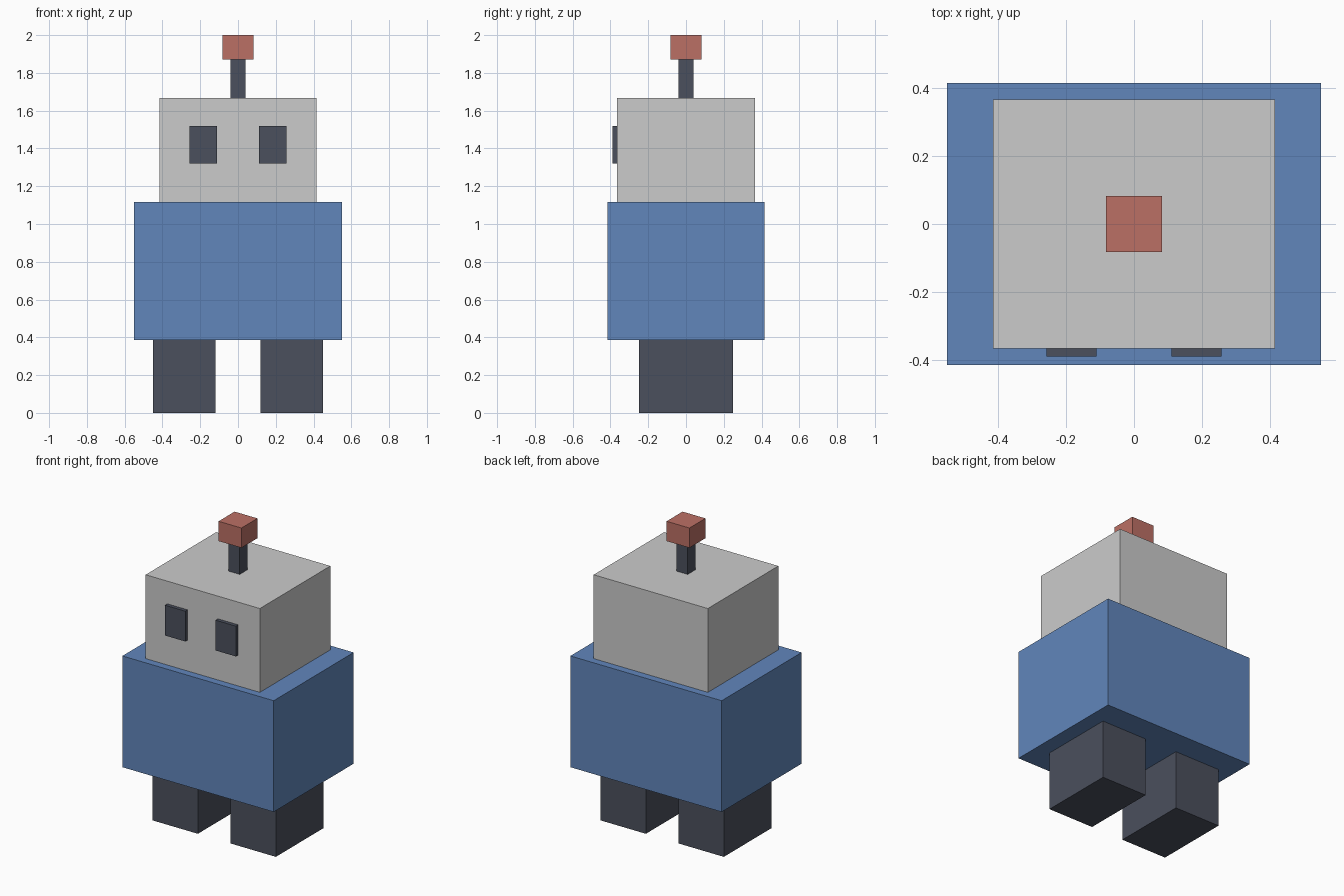
import bpy

if "Cube" in bpy.data.objects:
    bpy.data.objects.remove(bpy.data.objects["Cube"])


def material(name, rgb):
    mat = bpy.data.materials.new(name)
    mat.diffuse_color = (*rgb, 1.0)
    mat.use_nodes = True
    mat.node_tree.nodes["Principled BSDF"].inputs["Base Color"].default_value = mat.diffuse_color
    return mat


def box(name, x, y, z, mat=None):
    """Box spanning the given (min, max) ranges."""
    spans = (x, y, z)
    bpy.ops.mesh.primitive_cube_add(size=1, location=[(a + b) / 2 for a, b in spans])
    obj = bpy.context.object
    obj.name = name
    obj.scale = [b - a for a, b in spans]
    bpy.ops.object.transform_apply(location=False, rotation=False, scale=True)
    if mat:
        obj.data.materials.append(mat)
    return obj


def sym(half):
    return (-half, half)


dark = material("dark", (0.07, 0.08, 0.11))
blue = material("blue", (0.12, 0.24, 0.50))
red = material("red", (0.50, 0.16, 0.13))

# Body and head
box("torso", sym(0.55), sym(0.415), (0.386, 1.117), blue)
box("head", sym(0.415), sym(0.366), (1.117, 1.668))

# Antenna
box("antenna_rod", sym(0.041), sym(0.041), (1.668, 1.87), dark)
box("antenna_tip", sym(0.083), sym(0.083), (1.87, 2.0), red)

# Paired legs and eyes
for side, s in (("left", 1), ("right", -1)):
    box(side + "_leg", sorted((s * 0.118, s * 0.449)), sym(0.248), (0.0, 0.386), dark)
    box(side + "_eye", sorted((s * 0.11, s * 0.257)), (-0.39, -0.35), (1.32, 1.519), dark)
